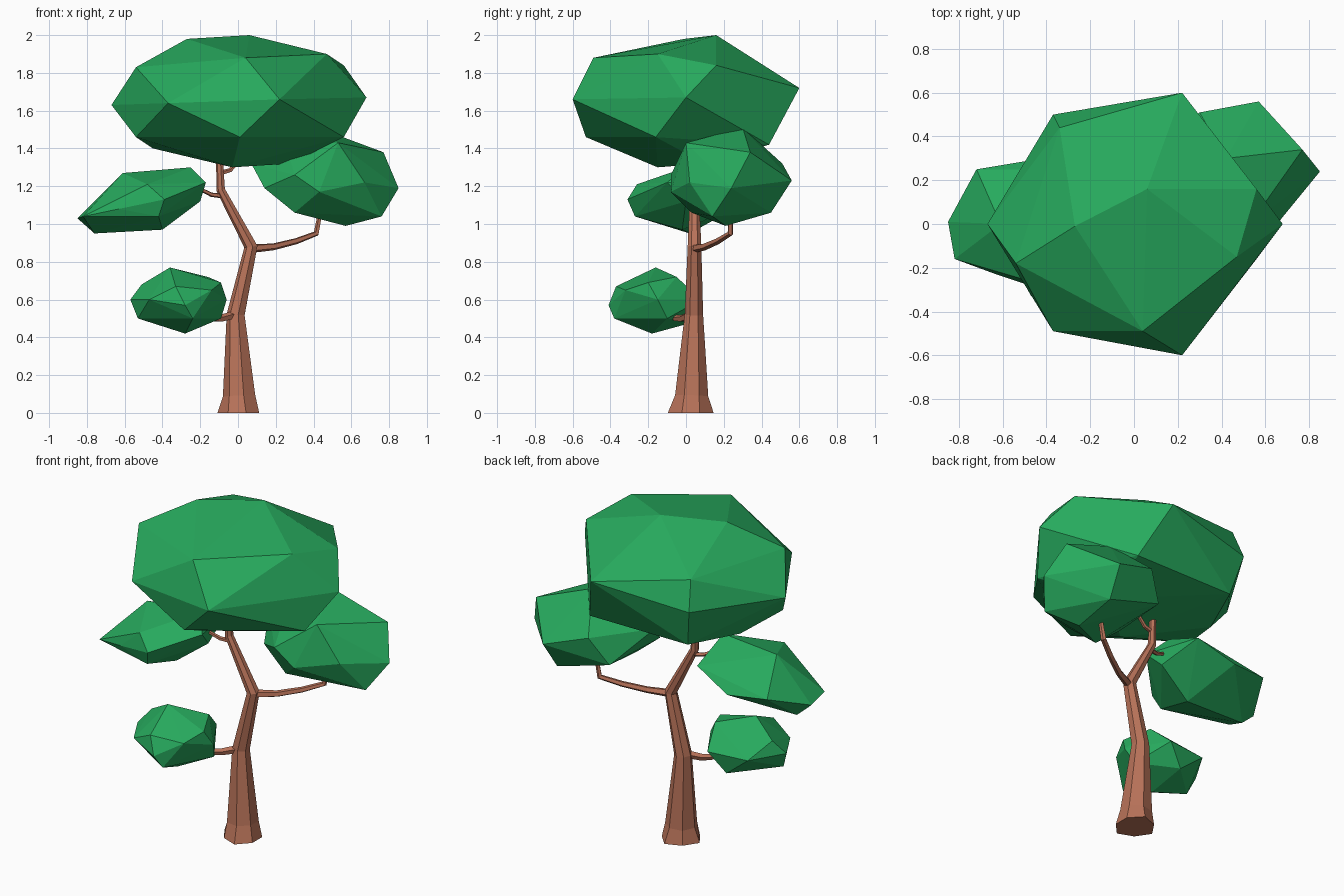
import bpy, bmesh, math
from mathutils import Vector


def material(name, color):
    m = bpy.data.materials.new(name)
    m.diffuse_color = color
    return m


BARK = material("bark", (0.48, 0.17, 0.10, 1))
LEAF = material("leaf", (0.02, 0.40, 0.11, 1))


def finish(name, bm, mat):
    bmesh.ops.recalc_face_normals(bm, faces=bm.faces[:])
    me = bpy.data.meshes.new(name)
    bm.to_mesh(me)
    bm.free()
    me.materials.append(mat)
    bpy.context.collection.objects.link(bpy.data.objects.new(name, me))


def limb(name, path, sides, flare=1.0):
    """Faceted tapering tube through (x, y, z, radius); flare widens alternate root corners."""
    bm = bmesh.new()
    pts = [Vector(p[:3]) for p in path]
    rings = []
    for i, p in enumerate(path):
        a, b = pts[max(i - 1, 0)], pts[min(i + 1, len(pts) - 1)]
        d = Vector((0, 0, 1)) if p[2] == 0 else (b - a).normalized()
        q = Vector((0, 0, 1)).rotation_difference(d)
        ring = []
        for k in range(sides):
            t = math.tau * (k + 0.5) / sides
            r = p[3] * (flare if i == 0 and k % 2 else 1)
            ring.append(bm.verts.new(pts[i] + q @ Vector((r * math.cos(t), r * math.sin(t), 0))))
        rings.append(ring)
    for lo, hi in zip(rings, rings[1:]):
        for k in range(sides):
            n = (k + 1) % sides
            bm.faces.new((lo[k], lo[n], hi[n], hi[k]))
    bm.faces.new(rings[0][::-1])
    bm.faces.new(rings[-1])
    finish(name, bm, BARK)


def foliage(name, corners):
    """Faceted clump: convex hull of its corner points."""
    bm = bmesh.new()
    for c in corners:
        bm.verts.new(c)
    bmesh.ops.convex_hull(bm, input=bm.verts[:])
    bmesh.ops.delete(bm, geom=[v for v in bm.verts if not v.link_faces], context='VERTS')
    finish(name, bm, LEAF)


# Trunk with flared root
limb("trunk", [(0.015, 0.025, 0, 0.108), (0.01, 0.03, 0.09, 0.09), (-0.01, 0.042, 0.52, 0.05),
               (0.07, 0.045, 0.88, 0.037), (-0.09, 0.045, 1.18, 0.024),
               (-0.10, 0.045, 1.40, 0.018)], 7, 1.15)

# Branches
limb("right_branch", [(0.07, 0.045, 0.87, 0.024), (0.19, 0.10, 0.88, 0.019),
                      (0.31, 0.17, 0.91, 0.017), (0.415, 0.235, 0.95, 0.016),
                      (0.44, 0.235, 1.08, 0.012)], 5)
limb("lower_left_branch", [(-0.01, 0.03, 0.52, 0.024), (-0.09, -0.02, 0.50, 0.020),
                           (-0.13, -0.05, 0.50, 0.018), (-0.22, -0.11, 0.54, 0.014)], 5)
limb("upper_left_branch", [(-0.09, 0.045, 1.15, 0.014), (-0.14, 0.03, 1.155, 0.012),
                           (-0.23, 0.0, 1.20, 0.009)], 5)
limb("crown_twig", [(-0.09, 0.045, 1.27, 0.014), (-0.04, 0.045, 1.285, 0.012),
                    (0.03, 0.05, 1.36, 0.009)], 5)

# Foliage clumps
foliage("top_crown", [
    (-0.67, 0, 1.63), (-0.37, -0.49, 1.64), (0.22, -0.60, 1.66), (0.68, 0, 1.67),
    (0.22, 0.60, 1.72), (-0.37, 0.50, 1.65), (0.06, 0.16, 2.0), (-0.27, -0.01, 1.98),
    (-0.34, 0.44, 1.82), (0.56, 0.16, 1.84), (0.47, -0.15, 1.90), (0.04, -0.49, 1.88),
    (-0.54, -0.18, 1.83), (0.01, -0.53, 1.46), (0.56, -0.16, 1.46), (-0.54, -0.16, 1.46),
    (0.28, 0.10, 1.32), (-0.03, -0.15, 1.30), (-0.45, 0.12, 1.40), (-0.32, 0.44, 1.42),
    (0.34, 0.44, 1.42)])
foliage("right_clump", [
    (0.85, 0.24, 1.19), (0.77, 0.34, 1.38), (0.57, 0.56, 1.23), (0.30, 0.51, 1.32),
    (0.53, 0.0, 1.43), (0.42, 0.30, 1.51), (0.43, -0.08, 1.17), (0.30, 0.03, 1.06),
    (0.14, 0.05, 1.19), (0.07, 0.20, 1.32), (0.57, 0.21, 0.99), (0.76, 0.14, 1.04),
    (0.55, 0.45, 1.06), (0.67, 0.02, 1.22), (0.20, 0.45, 1.16), (0.30, -0.08, 1.26),
    (0.25, 0.12, 1.43)])
foliage("upper_left_clump", [
    (-0.85, 0.01, 1.03), (-0.82, -0.16, 1.04), (-0.72, 0.25, 1.12), (-0.48, 0.29, 1.10),
    (-0.25, 0.25, 1.20), (-0.61, 0.0, 1.27), (-0.25, 0.0, 1.30), (-0.39, -0.31, 1.13),
    (-0.48, -0.26, 1.21), (-0.40, -0.02, 0.97), (-0.76, 0.02, 0.95), (-0.17, -0.10, 1.22),
    (-0.20, 0.0, 1.12), (-0.63, -0.23, 1.08), (-0.42, -0.27, 1.04)])
foliage("lower_left_clump", [
    (-0.57, -0.15, 0.60), (-0.51, -0.10, 0.68), (-0.36, -0.16, 0.77), (-0.16, -0.05, 0.72),
    (-0.09, -0.20, 0.69), (-0.06, -0.15, 0.60), (-0.09, -0.10, 0.50), (-0.28, -0.18, 0.42),
    (-0.53, -0.18, 0.50), (-0.33, -0.37, 0.67), (-0.28, -0.41, 0.57), (-0.14, -0.32, 0.65),
    (-0.24, -0.38, 0.50), (-0.47, -0.33, 0.60), (-0.45, 0.05, 0.60), (-0.20, 0.08, 0.60),
    (-0.30, 0.04, 0.48)])
